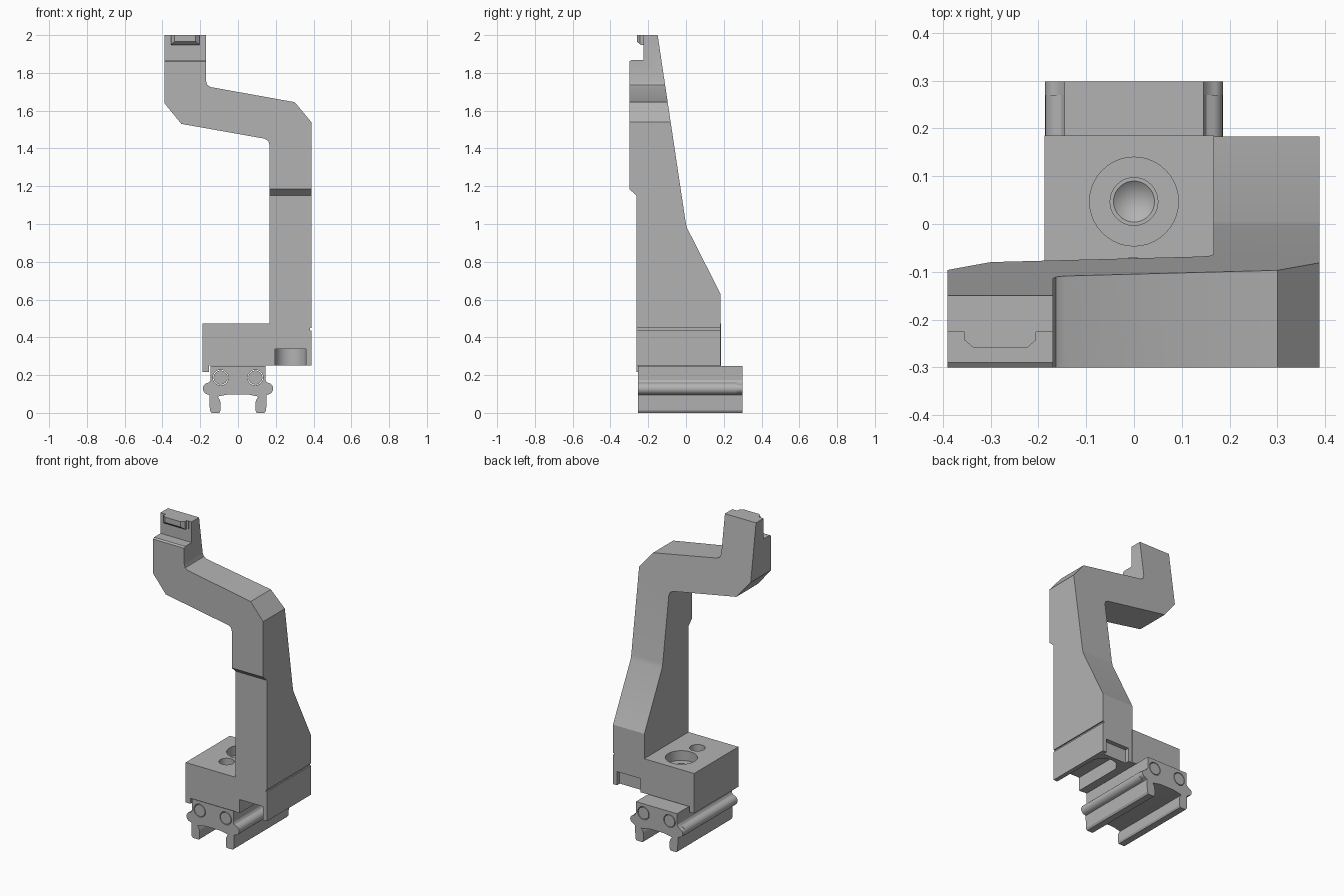
import bpy, bmesh, math
from mathutils import Vector

if "Cube" in bpy.data.objects:
    bpy.data.objects.remove(bpy.data.objects["Cube"], do_unlink=True)

grey = bpy.data.materials.new("matte grey")
grey.use_nodes = True
colour = (0.45, 0.45, 0.45, 1)
grey.diffuse_color = colour
grey.node_tree.nodes["Principled BSDF"].inputs["Base Color"].default_value = colour


def finish(name, bm):
    bmesh.ops.recalc_face_normals(bm, faces=bm.faces)
    mesh = bpy.data.meshes.new(name)
    bm.to_mesh(mesh)
    bm.free()
    mesh.materials.append(grey)
    ob = bpy.data.objects.new(name, mesh)
    bpy.context.collection.objects.link(ob)
    return ob


def prism(name, profile, axis, lo, hi):
    """Extrude a 2D profile along an axis (the other two axes in x, y, z order)."""
    bm = bmesh.new()
    verts = []
    for p in profile:
        co = list(p)
        co.insert("xyz".index(axis), lo)
        verts.append(bm.verts.new(co))
    face = bm.faces.new(verts)
    step = Vector([hi - lo if a == axis else 0 for a in "xyz"])
    new = bmesh.ops.extrude_face_region(bm, geom=[face])["geom"]
    bmesh.ops.translate(bm, vec=step, verts=[v for v in new if isinstance(v, bmesh.types.BMVert)])
    return finish(name, bm)


def box(name, x0, x1, y0, y1, z0, z1):
    return prism(name, [(x0, y0), (x1, y0), (x1, y1), (x0, y1)], "z", z0, z1)


def arc(cx, cy, r, start, end, n=12):
    return [(cx + r * math.cos(math.radians(start + (end - start) * i / n)),
             cy + r * math.sin(math.radians(start + (end - start) * i / n)))
            for i in range(n + 1)]


def rod(name, cx, cy, r, axis, lo, hi):
    return prism(name, arc(cx, cy, r, 0, 360, 40)[:-1], axis, lo, hi)


def boolean(ob, tool, op="DIFFERENCE"):
    mod = ob.modifiers.new(op.title(), "BOOLEAN")
    mod.object, mod.operation, mod.solver = tool, op, "EXACT"
    bpy.context.view_layer.objects.active = ob
    bpy.ops.object.modifier_apply(modifier=mod.name)
    bpy.data.objects.remove(tool, do_unlink=True)


def smooth(ob):
    bpy.ops.object.select_all(action="DESELECT")
    ob.select_set(True)
    bpy.context.view_layer.objects.active = ob
    bpy.ops.object.shade_smooth_by_angle(angle=math.radians(25))


# Cranked arm: front outline intersected with side outline
front = [(0.166, 0.1), (0.388, 0.1), (0.388, 1.54), (0.30, 1.645), (-0.145, 1.725),
         (-0.163, 1.737), (-0.17, 1.76), (-0.17, 2.1), (-0.39, 2.1), (-0.39, 1.64),
         (-0.30, 1.53), (0.14, 1.452), (0.16, 1.44), (0.166, 1.42)]
side = [(-0.262, 0.25), (0.183, 0.25), (0.183, 0.63), (0.005, 0.98), (-0.002, 1.01),
        (-0.15, 2.0), (-0.225, 2.0), (-0.225, 1.868), (-0.29, 1.868), (-0.3, 1.86),
        (-0.3, 1.185), (-0.262, 1.15)]
arm = prism("cranked_arm", front, "y", -0.5, 0.5)
boolean(arm, prism("arm_side_tool", side, "x", -0.5, 0.5), "INTERSECT")

# Arm foot: round-ended slot, rear notch and side groove
slot = [(0.195, -0.4), (0.36, -0.4)] + arc(0.2775, 0.047, 0.0825, 0, 180, 20)
boolean(arm, prism("slot_tool", slot, "z", 0.1, 0.337))
boolean(arm, box("notch_tool", 0.195, 0.36, 0.155, 0.4, 0.1, 0.337))
boolean(arm, box("groove_tool", 0.38, 0.5, -0.5, 0.5, 0.437, 0.45))
smooth(arm)

# Hooked lug at the tip of the arm
lug_plan = [(-0.37, -0.22), (-0.37, -0.226), (-0.355, -0.226), (-0.355, -0.243), (-0.335, -0.26),
            (-0.225, -0.26), (-0.205, -0.243), (-0.205, -0.226), (-0.19, -0.226), (-0.19, -0.22)]
lug = prism("tip_lug", lug_plan, "z", 1.9, 2.0)
lug_side = [(-0.2, 1.948), (-0.24, 1.948), (-0.27, 1.975), (-0.27, 2.1), (-0.2, 2.1)]
boolean(lug, prism("lug_tool", lug_side, "x", -0.5, 0), "INTERSECT")

# Clamp block with a hanging lip along its right edge
block_profile = [(-0.187, 0.217), (-0.153, 0.217), (-0.153, 0.252), (0.167, 0.252),
                 (0.167, 0.472), (-0.187, 0.472)]
block = prism("clamp_block", block_profile, "y", -0.262, 0.185)
boolean(block, rod("counterbore_tool", 0, 0.047, 0.093, "z", 0.41, 0.6))
boolean(block, rod("bore_tool", 0, 0.047, 0.05, "z", 0.33, 0.43))
boolean(block, rod("pin_hole_tool", 0, -0.115, 0.045, "z", 0.35, 0.6))
cone = bmesh.new()
bmesh.ops.create_cone(cone, cap_ends=True, segments=40, radius1=0, radius2=0.049, depth=0.04)
bmesh.ops.translate(cone, vec=(0, 0.047, 0.315), verts=cone.verts)
boolean(block, finish("drill_point_tool", cone))
smooth(block)


# Rail with side lobes and an arched channel beneath
def rail_half(lobe):
    half = [(0.05, 0.098)] + arc(0.145, 0.05, 0.052, 135, 180, 6)
    half += [(0.093, 0.012), (0.099, 0.004), (0.141, 0.004), (0.149, 0.012), (0.152, 0.095)]
    half += arc(0.186 - lobe, 0.128, lobe, -80, 80, 12)
    return half + [(0.152, 0.163), (0.145, 0.175), (0.145, 0.247)]


def rail_section(name, lobe, lo, hi):
    half = rail_half(lobe)
    outline = half + [(-x, z) for x, z in reversed(half)]
    ob = prism(name, outline, "y", lo, hi)
    for s in (-1, 1):
        boolean(ob, rod("rod_hole_tool", s * 0.092, 0.187, 0.041, "y", -0.5, 0.5))
    smooth(ob)


rail_section("rail_body", 0.031, -0.255, 0.27)
rail_section("rail_end", 0.025, 0.27, 0.298)
for label, s in (("right", -1), ("left", 1)):
    smooth(rod(label + "_rail_rod", s * 0.092, 0.187, 0.037, "y", -0.255, 0.298))

# Origin check value: lowest rail edge sits on the floor
for ob in bpy.data.objects:
    if ob.name.startswith("rail"):
        for v in ob.data.vertices:
            if v.co.z < 0.005:
                v.co.z = 0
